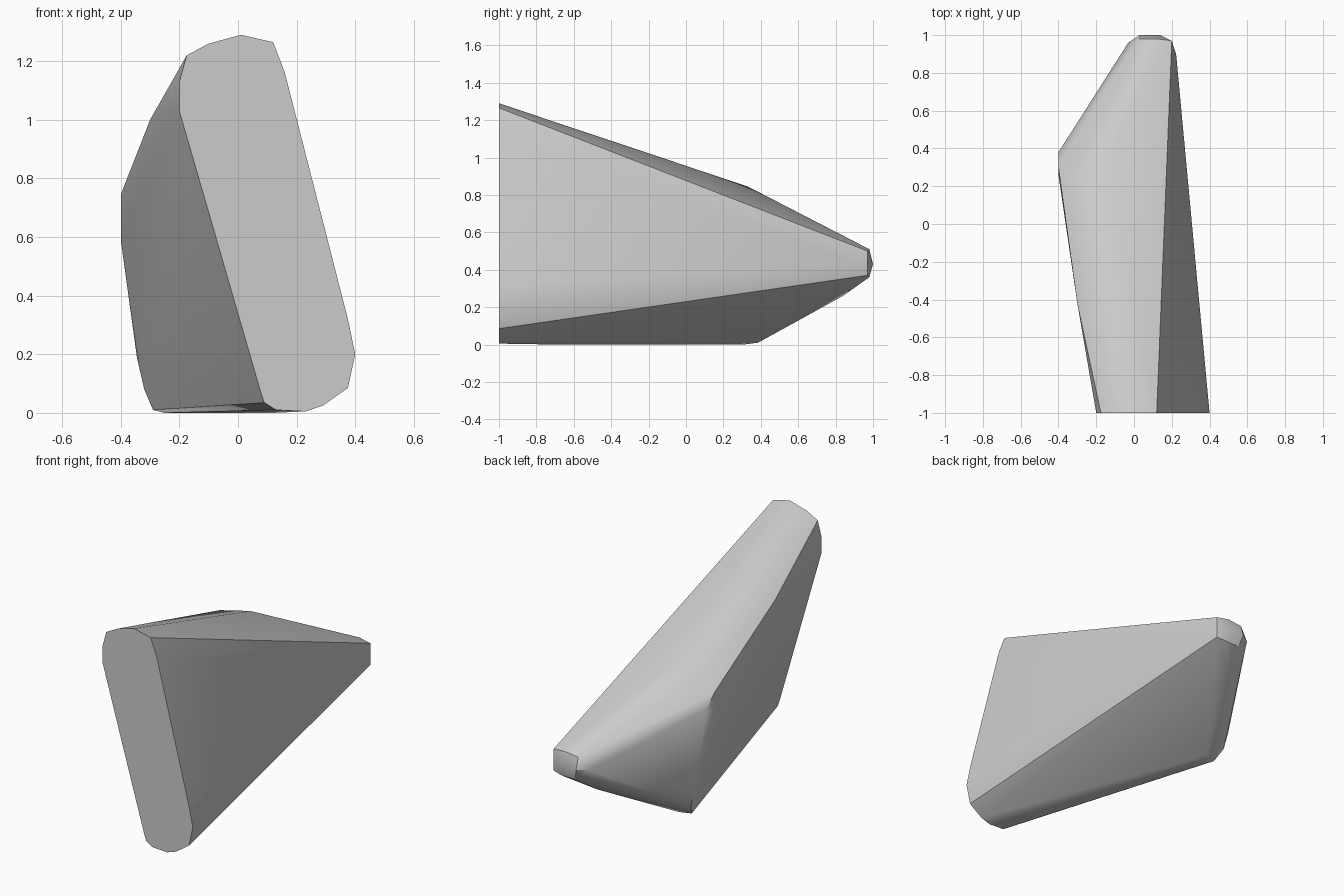
import bpy, bmesh, math

# Flat front end: slanted rounded slab outline (x, z) at y = -1
front = [(0.01, 1.29), (0.12, 1.265), (0.16, 1.16), (0.375, 0.32), (0.4, 0.2),
         (0.375, 0.085), (0.29, 0.025), (0.23, 0.005), (0.13, 0.01), (0.09, 0.035),
         (0.075, 0.08), (-0.2, 1.03), (-0.2, 1.13), (-0.175, 1.22), (-0.1, 1.26)]
points = [(x, -1, z) for x, z in front]

# Blunt rear tip
points += [(0.2, 0.97, 0.37), (0.2, 0.97, 0.5), (0.223, 0.9, 0.43),
           (0.03, 1.0, 0.43), (0.14, 1.0, 0.43), (0.03, 0.98, 0.5),
           (0.12, 0.98, 0.51), (0.05, 0.98, 0.36), (0.14, 0.98, 0.36),
           (-0.03, 0.96, 0.43), (0.0, 0.84, 0.26)]

# Left shoulder and top ridge
points += [(-0.3, -0.42, 1.0), (-0.4, 0.3, 0.745), (-0.4, 0.38, 0.67),
           (-0.4, 0.26, 0.59), (-0.31, 0.27, 0.83), (-0.15, 0.33, 0.845)]

# Lower left corner and underside
points += [(-0.345, 0.42, 0.19), (-0.32, 0.41, 0.08), (-0.29, 0.36, 0.01),
           (-0.22, 0.385, 0.01), (-0.25, 0.31, 0.0), (0.12, -0.7, 0.0)]

# Faceted body wrapped around the guide points
bm = bmesh.new()
for p in points:
    bm.verts.new(p)
hull = bmesh.ops.convex_hull(bm, input=bm.verts)
loose = {v for v in hull["geom_interior"] + hull["geom_unused"]
         if isinstance(v, bmesh.types.BMVert)}
bmesh.ops.delete(bm, geom=list(loose), context='VERTS')
bmesh.ops.dissolve_limit(bm, angle_limit=math.radians(0.5), verts=bm.verts, edges=bm.edges)
bmesh.ops.recalc_face_normals(bm, faces=bm.faces)

mesh = bpy.data.meshes.new("wedge_rock")
bm.to_mesh(mesh)
bm.free()
rock = bpy.data.objects.new("wedge_rock", mesh)
bpy.context.collection.objects.link(rock)
bpy.context.view_layer.objects.active = rock
rock.select_set(True)
bpy.ops.object.shade_smooth_by_angle(angle=math.radians(30))
